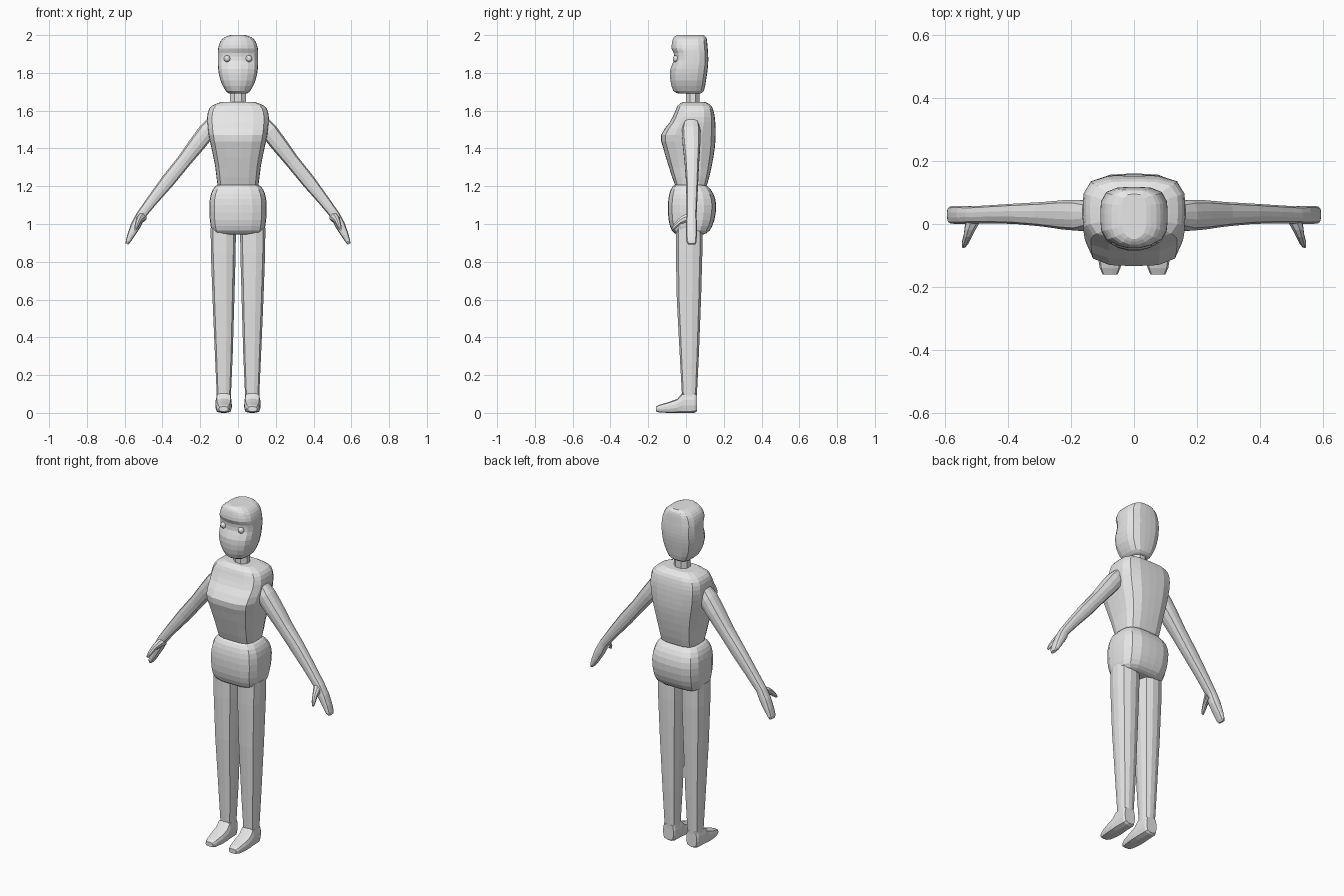
import bpy, bmesh, math
from mathutils import Vector

if "Cube" in bpy.data.objects:
    bpy.data.objects.remove(bpy.data.objects["Cube"])

grey = bpy.data.materials.new("light_grey")
grey.diffuse_color = (0.8, 0.8, 0.8, 1)
grey.use_nodes = True
grey.node_tree.nodes["Principled BSDF"].inputs["Base Color"].default_value = grey.diffuse_color


def finish(bm, name):
    bmesh.ops.recalc_face_normals(bm, faces=bm.faces)
    me = bpy.data.meshes.new(name)
    bm.to_mesh(me)
    bm.free()
    me.materials.append(grey)
    ob = bpy.data.objects.new(name, me)
    bpy.context.collection.objects.link(ob)
    return ob


def refine(rows):
    """Catmull-Rom midpoints between the given rows."""
    out = []
    for i in range(len(rows) - 1):
        a, b, c, d = rows[max(i - 1, 0)], rows[i], rows[i + 1], rows[min(i + 2, len(rows) - 1)]
        out += [b, tuple((9 * (q + r) - p - s) / 16 for p, q, r, s in zip(a, b, c, d))]
    return out + [rows[-1]]


def loft(name, rings, sides, power, ridge=0.0):
    """Skin rounded-box rings; each ring is (centre, u half-axis, v half-axis)."""
    bm = bmesh.new()
    loops = []
    for centre, u, v in rings:
        loop = []
        for k in range(sides):
            t = 2 * math.pi * (k + 0.5) / sides
            c, s = math.cos(t), math.sin(t)
            r = (abs(c) ** power + abs(s) ** power) ** (-1 / power)
            c, s = c * r, s * r
            if s < 0:
                s *= 1 - ridge * abs(c)
            loop.append(bm.verts.new(Vector(centre) + Vector(u) * c + Vector(v) * s))
        loops.append(loop)
    for a, b in zip(loops, loops[1:]):
        for k in range(sides):
            n = (k + 1) % sides
            bm.faces.new((a[k], a[n], b[n], b[k]))
    bm.faces.new(loops[0])
    bm.faces.new(loops[-1])
    return finish(bm, name)


def upright(name, rows, sides, power, ridge=0.0, x=None):
    """Rows are (z, half width, front y, back y[, centre x])."""
    rings = []
    for row in rows:
        z, w, f, b = row[:4]
        cx = row[4] if len(row) > 4 else 0
        rings.append(((cx, (f + b) / 2, z), (w, 0, 0), (0, (b - f) / 2, 0)))
    return loft(name, rings, sides, power, ridge)


# head, with a ridged and slightly hollow face
upright("head", refine([
    (1.69, .045, -.04, .075), (1.705, .065, -.07, .095), (1.76, .093, -.086, .106),
    (1.82, .105, -.086, .115), (1.865, .107, -.068, .118), (1.905, .107, -.068, .117),
    (1.93, .105, -.080, .115), (1.965, .094, -.076, .112), (1.988, .072, -.068, .107),
    (2.0, .04, -.05, .095)]), 20, 3.6, 0.2)

upright("neck", [(1.61, .043, 0, .072), (1.71, .043, 0, .072)], 8, 5)

# torso
upright("torso", refine([
    (1.195, .095, -.045, .095), (1.21, .109, -.06, .112), (1.3, .12, -.09, .135),
    (1.4, .14, -.12, .152), (1.47, .155, -.133, .157), (1.54, .163, -.085, .155),
    (1.59, .16, -.06, .148), (1.625, .14, -.045, .135), (1.645, .09, -.02, .105)]), 20, 4)

# pelvis
upright("pelvis", refine([
    (.945, .12, -.05, .095), (.965, .139, -.075, .125), (1.02, .149, -.092, .15),
    (1.1, .152, -.096, .16), (1.16, .143, -.088, .145), (1.2, .12, -.07, .115),
    (1.215, .085, -.04, .085)]), 20, 3.6)

# shoulder to fingertip: x, z, half thickness, front y, back y
ARM = [(.135, 1.535, .035, -.012, .068), (.165, 1.49, .046, -.022, .076),
       (.215, 1.425, .044, -.018, .076), (.285, 1.335, .038, -.008, .07),
       (.37, 1.23, .037, 0, .065), (.45, 1.13, .03, .002, .06),
       (.515, 1.045, .025, .002, .056), (.54, .995, .027, 0, .058),
       (.565, .945, .02, 0, .058), (.582, .908, .013, .002, .056), (.588, .894, .008, .01, .05)]

for side, sx in (("left", 1), ("right", -1)):
    # eye
    bm = bmesh.new()
    bmesh.ops.create_uvsphere(bm, u_segments=12, v_segments=8, radius=.018)
    bmesh.ops.translate(bm, verts=bm.verts, vec=(sx * .057, -.052, 1.875))
    finish(bm, side + "_eye")

    # arm and hand
    rings = []
    for i, (x, z, h, f, b) in enumerate(ARM):
        p, q = ARM[max(i - 1, 0)], ARM[min(i + 1, len(ARM) - 1)]
        d = Vector((q[0] - p[0], 0, q[1] - p[1])).normalized()
        rings.append(((sx * x, (f + b) / 2, z), (-d.z * h * sx, 0, d.x * h), (0, (b - f) / 2, 0)))
    loft(side + "_arm", rings, 12, 3.2)

    # thumb
    thumb = [(.508, .02, 1.035, .024), (.52, -.01, 1.025, .019), (.528, -.035, 1.012, .014),
             (.537, -.06, .987, .011), (.542, -.073, .972, .006)]
    loft(side + "_thumb", [((sx * x, y, z), (r, 0, 0), (0, -r * .5, r)) for x, y, z, r in thumb], 8, 2.5)

    # leg
    upright(side + "_leg", [(z, w, f, b, sx * c) for z, w, f, b, c in (
        (.03, .038, -.018, .055, .075), (.1, .038, -.022, .058, .075), (.3, .047, -.033, .068, .075),
        (.6, .058, -.049, .08, .077), (.85, .066, -.054, .087, .078), (.98, .067, -.054, .088, .078))], 12, 3.2)

    # foot, from heel to toe: y, half width, bottom, top
    foot = [(.057, .034, .008, .1), (.045, .04, 0, .11), (-.02, .042, 0, .105), (-.045, .043, 0, .075),
            (-.09, .041, 0, .058), (-.14, .033, .002, .043), (-.16, .024, .008, .033)]
    loft(side + "_foot", [((sx * .076, y, (a + b) / 2), (w, 0, 0), (0, 0, (b - a) / 2))
                          for y, w, a, b in foot], 12, 4)
